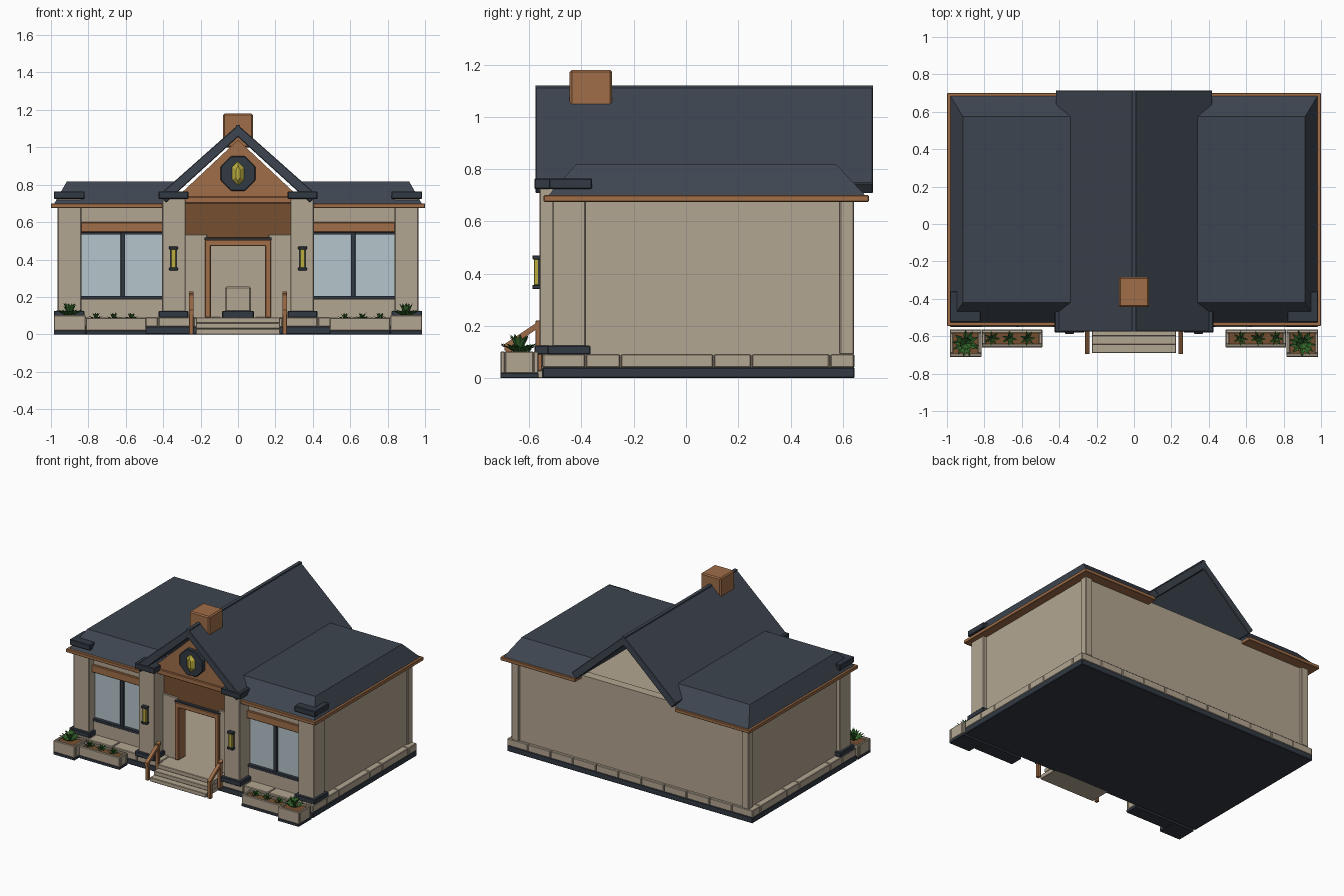
import bpy, bmesh, math, random
from mathutils import Vector, Matrix

random.seed(4)
default_cube = bpy.data.objects.get("Cube")
if default_cube:
    bpy.data.objects.remove(default_cube)


def make_material(name, red, green, blue):
    material = bpy.data.materials.new(name)
    material.use_nodes = True
    colour = (red, green, blue, 1)
    material.diffuse_color = colour
    material.node_tree.nodes["Principled BSDF"].inputs["Base Color"].default_value = colour
    return material


stone = make_material("warm stone", .45, .38, .285)
wood = make_material("orange wood", .35, .155, .065)
dark_wood = make_material("dark wood", .18, .08, .03)
slate = make_material("roof slate", .048, .06, .08)
navy = make_material("dark trim", .032, .041, .057)
glass = make_material("pale glass", .46, .56, .6)
gold = make_material("gold", .5, .42, .05)
leaf = make_material("leaf green", .035, .14, .025)


def finish(name, bm, material, bevel=0):
    bmesh.ops.recalc_face_normals(bm, faces=bm.faces)
    mesh = bpy.data.meshes.new(name)
    bm.to_mesh(mesh)
    bm.free()
    mesh.materials.append(material)
    obj = bpy.data.objects.new(name, mesh)
    bpy.context.scene.collection.objects.link(obj)
    if bevel:
        modifier = obj.modifiers.new("soft edges", "BEVEL")
        modifier.width = bevel
        modifier.segments = 1
    return obj


def box(name, material, x, y, z, bevel=.004):
    """Box from (low, high) ranges on each axis."""
    bm = bmesh.new()
    bmesh.ops.create_cube(bm, size=1)
    for v in bm.verts:
        v.co = [(lo + hi) / 2 + c * (hi - lo) for c, (lo, hi) in zip(v.co, (x, y, z))]
    return finish(name, bm, material, bevel)


def pair(name, material, x, y, z, bevel=.004):
    """The same box on the left (+x) and the right (-x)."""
    box("left_" + name, material, x, y, z, bevel)
    box("right_" + name, material, (-x[1], -x[0]), y, z, bevel)


def loft(name, material, first, second, bevel=0):
    """Closed solid between two rings of matching points."""
    bm = bmesh.new()
    a = [bm.verts.new(p) for p in first]
    b = [bm.verts.new(p) for p in second]
    bm.faces.new(a)
    bm.faces.new(b)
    for i in range(len(a)):
        j = (i + 1) % len(a)
        bm.faces.new((a[i], a[j], b[j], b[i]))
    return finish(name, bm, material, bevel)


def prism(name, material, profile, front, back, bevel=0):
    """Profile in x and z, extruded along y."""
    return loft(name, material, [(x, front, z) for x, z in profile],
                [(x, back, z) for x, z in profile], bevel)


def rectangle(x, y, z):
    return [(x[0], y[0], z), (x[1], y[0], z), (x[1], y[1], z), (x[0], y[1], z)]


def plant(name, centre, radius, height, blades):
    """Tuft of pointed leaves in two tiers."""
    bm = bmesh.new()
    for i in range(blades):
        spin = Matrix.Rotation(math.tau * i / blades * 2 + random.uniform(-.2, .2), 3, "Z")
        reach = radius * (1 if i < blades / 2 else .5)
        rise = height * (.55 if i < blades / 2 else 1) * random.uniform(.85, 1)
        wide = radius * .17
        points = [(0, 0, 0), (reach * .55, -wide, rise * .7), (reach, 0, rise),
                  (reach * .55, wide, rise * .7), (reach * .5, 0, rise * .5)]
        v = [bm.verts.new(Vector(centre) + spin @ Vector(p)) for p in points]
        for face in ((0, 1, 4), (0, 4, 3), (1, 2, 4), (4, 2, 3)):
            bm.faces.new([v[k] for k in face])
    return finish(name, bm, leaf)


# Foundation, floor and ceiling
box("foundation", navy, (-.985, .985), (-.55, .645), (0, .042))
box("floor", stone, (-.97, .97), (-.54, .635), (.03, .086), 0)
box("ceiling", stone, (-.92, .92), (-.42, .61), (.65, .695), 0)

# Plinth blocks with narrow joints
side_joints = [-.55, -.385, -.25, .105, .25, .55, .645]
for lo, hi in zip(side_joints, side_joints[1:]):
    pair("plinth_side_block", stone, (.82, .985), (lo + .002, hi - .002), (.04, .092))
for i in range(9):
    lo = -.82 + i * 1.64 / 9
    box("plinth_back_block", stone, (lo + .002, lo + .18), (.55, .645), (.04, .092))
for i in range(3):
    lo = .23 + i * .197
    pair("plinth_front_block", stone, (lo + .002, lo + .195), (-.55, -.4), (.04, .092))

# Hollow shell
pair("side_wall", stone, (.88, .94), (-.42, .62), (.085, .68), 0)
box("back_wall", stone, (-.94, .94), (.56, .625), (.085, .7), 0)
pair("back_pilaster", stone, (.895, .952), (.588, .643), (.09, .68))

# Front wings with windows
pair("wall_below_window", stone, (.39, .86), (-.46, -.4), (.085, .19))
pair("wall_above_window", stone, (.39, .86), (-.46, -.4), (.595, .69))
pair("window_beam", wood, (.39, .86), (-.475, -.4), (.545, .6))
pair("window_glass", glass, (.39, .86), (-.44, -.41), (.19, .55), 0)
pair("window_sill", navy, (.4, .845), (-.465, -.42), (.188, .206), .002)
pair("window_mullion", navy, (.603, .628), (-.455, -.42), (.2, .545), .002)
pair("window_head", navy, (.4, .845), (-.45, -.42), (.535, .546), 0)

# Columns with dark bases and caps
pair("corner_column", stone, (.838, .965), (-.51, -.385), (.09, .73))
pair("corner_column_base", navy, (.82, .985), (-.53, -.365), (.09, .125))
pair("corner_column_cap", navy, (.82, .985), (-.525, -.36), (.724, .765))
pair("porch_column", stone, (.28, .405), (-.56, -.39), (.09, .73))
pair("porch_column_base", navy, (.265, .425), (-.58, -.37), (.09, .125))
pair("porch_column_cap", navy, (.265, .425), (-.58, -.37), (.724, .765))

# Entrance
pair("entrance_wall", stone, (.165, .3), (-.46, -.4), (.085, .535))
box("entrance_panel", dark_wood, (-.3, .3), (-.45, -.4), (.515, .71), 0)
pair("door_jamb", wood, (.145, .177), (-.475, -.39), (.09, .505))
box("door_head", wood, (-.177, .177), (-.475, -.39), (.472, .507))
box("door_head_trim", navy, (-.18, .18), (-.47, -.4), (.505, .517), .002)
box("pedestal_base", navy, (-.085, .085), (.02, .18), (.085, .125))
box("pedestal", stone, (-.07, .07), (.03, .17), (.12, .255), .008)

# Front gable and its emblem
prism("gable_panel", wood, [(-.325, .735), (.325, .735), (0, 1.04)], -.51, -.46)
box("gable_beam", wood, (-.29, .29), (-.52, -.42), (.7, .737))


def polygon(sides, radius, height, turn=0):
    return [(radius * math.cos(turn + math.tau * i / sides),
             .86 + height * math.sin(turn + math.tau * i / sides)) for i in range(sides)]


prism("emblem_plate", navy, polygon(8, .1, .1, math.pi / 8), -.54, -.5, .004)
gem = [(0, -.07), (.037, -.035), (.037, .035), (0, .07), (-.037, .035), (-.037, -.035)]
loft("emblem_gem", gold, [(x * .3, -.56, .86 + z * .6) for x, z in gem],
     [(x, -.535, .86 + z) for x, z in gem])

# Main gable roof, open below
prism("gable_roof", slate, [(0, 1.12), (.42, .747), (.385, .705), (0, 1.055),
                            (-.385, .705), (-.42, .747)], -.575, .715, .004)
box("ridge_cap", slate, (-.012, .012), (-.575, .715), (1.09, 1.119), 0)
box("chimney", wood, (-.08, .08), (-.445, -.283), (1.0, 1.18), .008)

# Wing roofs and eaves
for side, s in (("left", 1), ("right", -1)):
    loft(side + "_wing_roof", slate, rectangle((s * .4, s * .985), (-.53, .69), .695),
         rectangle((s * .32, s * .915), (-.42, .575), .818))
pair("eave", wood, (.4, 1.0), (-.545, .7), (.675, .7), .003)

# Steps and handrails
for i in range(3):
    box("step", stone, (-.225, .225), (-.69 + i * .045, -.53), (i * .03, .03 + i * .03), .003)
for side, s in (("left", 1), ("right", -1)):
    x = (s * .25 - .012, s * .25 + .012)
    box(side + "_front_rail_post", wood, x, (-.69, -.665), (0, .125), .002)
    box(side + "_back_rail_post", wood, x, (-.575, -.55), (.03, .22), .002)
    loft(side + "_handrail", wood,
         [(x[0], -.695, .105), (x[1], -.695, .105), (x[1], -.695, .13), (x[0], -.695, .13)],
         [(x[0], -.545, .205), (x[1], -.545, .205), (x[1], -.545, .23), (x[0], -.545, .23)])

# Wall lamps on the porch columns
pair("lamp_glow", gold, (.331, .359), (-.582, -.555), (.355, .458), .003)
pair("lamp_back", navy, (.326, .364), (-.567, -.555), (.345, .465), 0)
for low in (.342, .455):
    pair("lamp_cap", navy, (.322, .368), (-.588, -.555), (low, low + .015), .002)


# Planters with soil and plants
def planter(name, x, y, top):
    rim = .018
    pair(name + "_foot", navy, x, y, (0, .02), .002)
    pair(name + "_front", stone, x, (y[0], y[0] + rim), (.018, top))
    pair(name + "_back", stone, x, (y[1] - rim, y[1]), (.018, top))
    for lo in (x[0], x[1] - rim):
        pair(name + "_end", stone, (lo, lo + rim), (y[0] + rim, y[1] - rim), (.018, top))
    inner = (x[0] + rim, x[1] - rim)
    pair(name + "_soil", dark_wood, inner, (y[0] + rim, y[1] - rim), (.018, top - .012), 0)


planter("corner_planter", (.815, .985), (-.71, -.565), .103)
planter("long_planter", (.49, .813), (-.66, -.565), .088)
for side, s in (("left", 1), ("right", -1)):
    plant(side + "_corner_plant", (s * .9, -.638, .09), .075, .08, 22)
    for x in (.57, .665, .76):
        plant(side + "_small_plant", (s * x, -.612, .075), .042, .042, 14)
